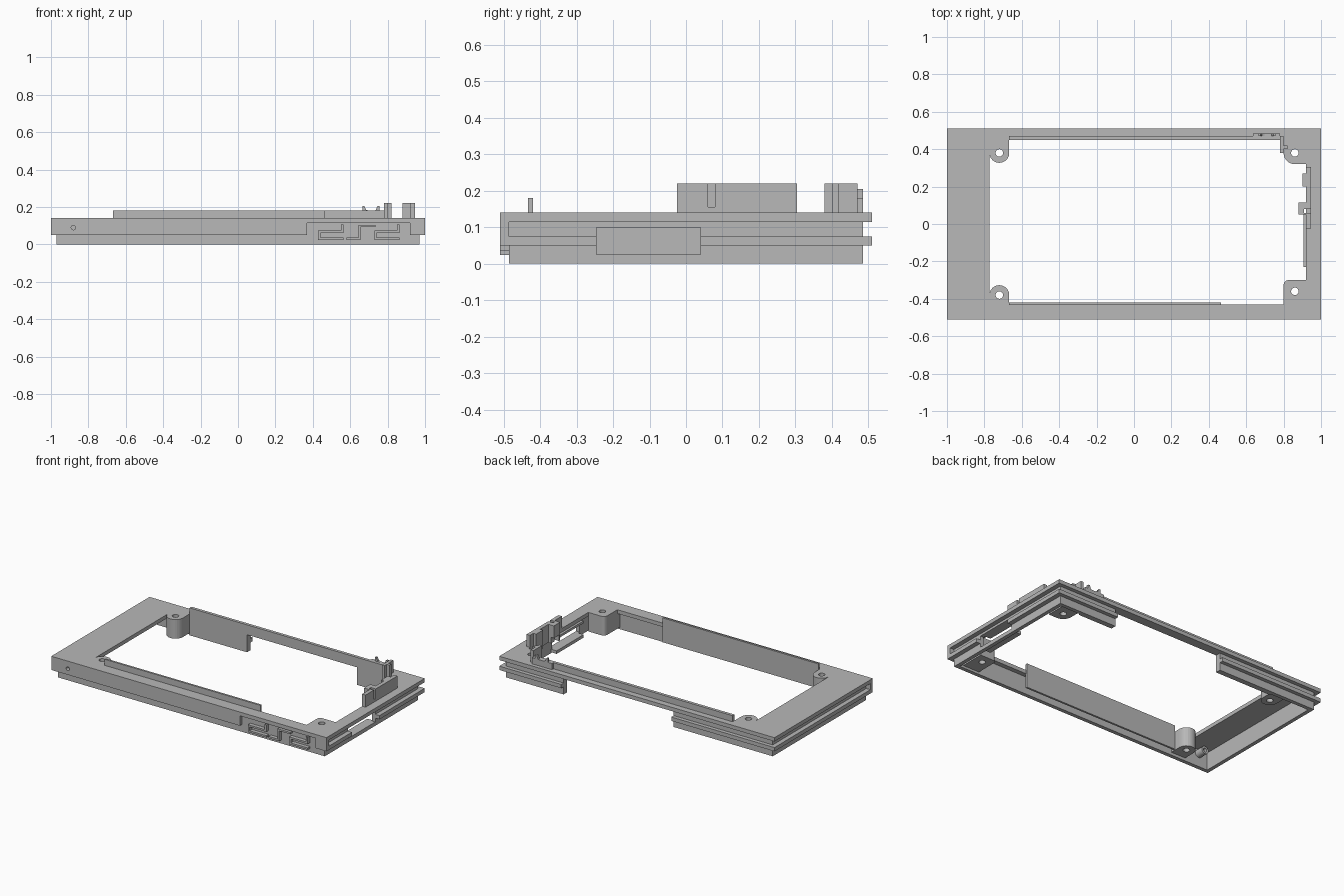
import bpy, bmesh
from math import cos, sin, pi, radians

if "Cube" in bpy.data.objects:
    bpy.data.objects.remove(bpy.data.objects["Cube"])

grey = bpy.data.materials.new("plain_grey")
grey.use_nodes = True
GREY = (0.48, 0.48, 0.48, 1)
grey.diffuse_color = GREY
grey.node_tree.nodes["Principled BSDF"].inputs["Base Color"].default_value = GREY

# Direction of extrusion: turn a flat outline to face along z, y or x
TURN = {"z": (0, 0, 0), "y": (radians(90), 0, 0), "x": (radians(90), 0, radians(90))}


def arc(cx, cy, r, start, end, n=12):
    angles = [radians(start + (end - start) * i / n) for i in range(n + 1)]
    return [(cx + r * cos(a), cy + r * sin(a)) for a in angles]


def circle(cx, cy, r):
    return arc(cx, cy, r, 0, 360, 24)[:-1]


def rect(u0, u1, v0, v1):
    return [(u0, v0), (u1, v0), (u1, v1), (u0, v1)]


def slab(name, loops, lo, hi, axis="z"):
    """Extrude an outline, with any further loops as holes, from lo to hi."""
    curve = bpy.data.curves.new(name, "CURVE")
    curve.dimensions = "2D"
    curve.fill_mode = "BOTH"
    curve.extrude = (hi - lo) / 2
    for loop in loops:
        spline = curve.splines.new("POLY")
        spline.points.add(len(loop) - 1)
        for point, (u, v) in zip(spline.points, loop):
            point.co = (u, v, 0, 1)
        spline.use_cyclic_u = True
    helper = bpy.data.objects.new(name + "_outline", curve)
    bpy.context.collection.objects.link(helper)
    bpy.context.view_layer.update()
    graph = bpy.context.evaluated_depsgraph_get()
    mesh = bpy.data.meshes.new_from_object(helper.evaluated_get(graph))
    bpy.data.objects.remove(helper)
    bm = bmesh.new()
    bm.from_mesh(mesh)
    bmesh.ops.remove_doubles(bm, verts=bm.verts, dist=1e-5)
    bmesh.ops.recalc_face_normals(bm, faces=bm.faces)
    for f in bm.faces:
        f.smooth = False
        f.material_index = 0
    bm.to_mesh(mesh)
    bm.free()
    mesh.materials.clear()
    mesh.materials.append(grey)
    obj = bpy.data.objects.new(name, mesh)
    obj.rotation_euler = TURN[axis]
    middle = (lo + hi) / 2
    obj.location["xyz".index(axis)] = middle
    bpy.context.collection.objects.link(obj)
    return obj


def box(name, x0, x1, y0, y1, z0, z1):
    return slab(name, [rect(x0, x1, y0, y1)], z0, z1)


# Top plate with the large opening and four screw holes
screws = [(-0.72, -0.38), (-0.72, 0.38), (0.86, -0.36), (0.86, 0.38)]
opening = (arc(-0.72, -0.38, 0.053, 180, 0)
           + [(-0.667, -0.43), (0.8, -0.43)]
           + arc(0.825, -0.325, 0.025, 180, 90, 5)
           + [(0.92, -0.3), (0.92, 0.32)]
           + arc(0.86, 0.38, 0.06, 270, 180)
           + [(0.78, 0.4), (0.78, 0.45), (-0.667, 0.45)]
           + arc(-0.72, 0.38, 0.053, 0, -180))
drills = [circle(x, y, 0.02) for x, y in screws]
slab("top_plate", [rect(-1, 1, -0.51, 0.51), opening] + drills, 0.115, 0.14)

# Screw bosses below the plate
for (x, y), drill, side in zip(screws[:2], drills, (-1, 1)):
    dome = arc(x, y, 0.053, 180, 0) if side < 0 else arc(x, y, 0.053, -180, 0)
    edge = side * 0.455
    slab("left_screw_boss", [dome + [(x + 0.053, edge), (x - 0.053, edge)], drill], 0.015, 0.115)
slab("front_right_boss", [arc(0.825, -0.325, 0.025, 180, 90, 5)
     + [(0.92, -0.3), (0.92, -0.46), (0.8, -0.46)], drills[2]], 0.015, 0.115)
slab("back_right_boss", [arc(0.86, 0.38, 0.06, 270, 180)
     + [(0.8, 0.46), (0.92, 0.46), (0.92, 0.32)], drills[3]], 0.015, 0.115)

# Outer walls
box("front_wall", -0.97, 0.97, -0.485, -0.46, 0, 0.115)
slab("front_cover", [rect(-1, 0.37, 0.05, 0.115), circle(-0.88, 0.09, 0.012)], -0.51, -0.485, "y")
box("front_cover_end", 0.92, 1, -0.51, -0.485, 0.05, 0.115)
slab("side_pin", [circle(-0.88, 0.085, 0.025), circle(-0.88, 0.085, 0.012)], -0.46, -0.4, "y")
box("left_wall", -0.97, -0.945, -0.46, 0.485, 0, 0.115)
window = rect(-0.245, 0.04, 0.025, 0.1)
slab("right_wall", [rect(-0.46, 0.485, 0, 0.115), window], 0.945, 0.97, "x")

# Back wall in two lengths, each with its rail
for x0, x1, out0, out1 in ((-0.945, -0.25, -1, -0.25), (0.55, 0.945, 0.55, 1)):
    box("back_wall", x0, x1, 0.46, 0.485, 0, 0.115)
    box("back_rail", out0, out1, 0.485, 0.51, 0.05, 0.075)
box("left_rail", -1, -0.97, -0.485, 0.485, 0.05, 0.075)
for y0, y1 in ((-0.485, -0.245), (0.04, 0.485)):
    box("right_rail", 0.97, 1, y0, y1, 0.05, 0.075)

# Upright inner strips
box("front_strip", -0.667, 0.465, -0.433, -0.42, 0.02, 0.18)
box("back_strip", -0.667, 0.78, 0.45, 0.47, 0.115, 0.18)
box("back_strip_skirt", -0.667, -0.25, 0.45, 0.46, 0, 0.115)
box("back_strip_skirt", 0.55, 0.8, 0.45, 0.46, 0, 0.115)

# Raised meander lines on the front
W = 0.006
step = [(0.557, 0.1), (0.557, 0.067), (0.435, 0.067), (0.435, 0.03), (0.557, 0.03)]
link = [(0.585, 0.03), (0.65, 0.03), (0.65, 0.098), (0.73, 0.098)]
paths = [step, link, [(x + 0.3, z) for x, z in step]]
for path in paths:
    for (xa, za), (xb, zb) in zip(path, path[1:]):
        box("meander_line", min(xa, xb) - W, max(xa, xb) + W, -0.51, -0.485,
            min(za, zb) - W, max(za, zb) + W)

# Slotted upright bracket on the right side
bracket = [(-0.025, 0.1), (0.305, 0.1), (0.305, 0.22), (0.08, 0.22), (0.08, 0.155),
           (0.06, 0.155), (0.06, 0.22), (-0.025, 0.22)]
slab("side_bracket", [bracket], 0.92, 0.945, "x")
box("bracket_block", 0.88, 0.92, 0.05, 0.06, 0.1, 0.22)
box("bracket_block", 0.88, 0.91, 0.06, 0.115, 0.14, 0.22)
box("bracket_block", 0.9, 0.92, 0.08, 0.115, 0.1, 0.22)
box("bracket_clip", 0.9, 0.92, 0.2, 0.27, 0.1, 0.22)
box("side_ledge", 0.905, 0.945, -0.23, 0.05, 0.1, 0.115)
box("side_ledge", 0.905, 0.945, -0.23, 0.05, 0.005, 0.025)

# Corner post and hooked clips at the back
box("corner_post", 0.78, 0.8, 0.38, 0.47, 0.115, 0.22)
box("corner_post_rib", 0.8, 0.82, 0.4, 0.42, 0.14, 0.22)
hook = [(0.665, 0.14), (0.78, 0.14), (0.78, 0.18), (0.757, 0.18), (0.757, 0.205), (0.745, 0.205),
        (0.735, 0.18), (0.71, 0.175), (0.685, 0.185), (0.675, 0.205), (0.665, 0.205)]
clip = slab("hooked_clip", [hook], -0.0075, 0.0075, "y")
clip.location.y = 0.4775
box("clip_base", 0.635, 0.78, 0.47, 0.485, 0.14, 0.18)
